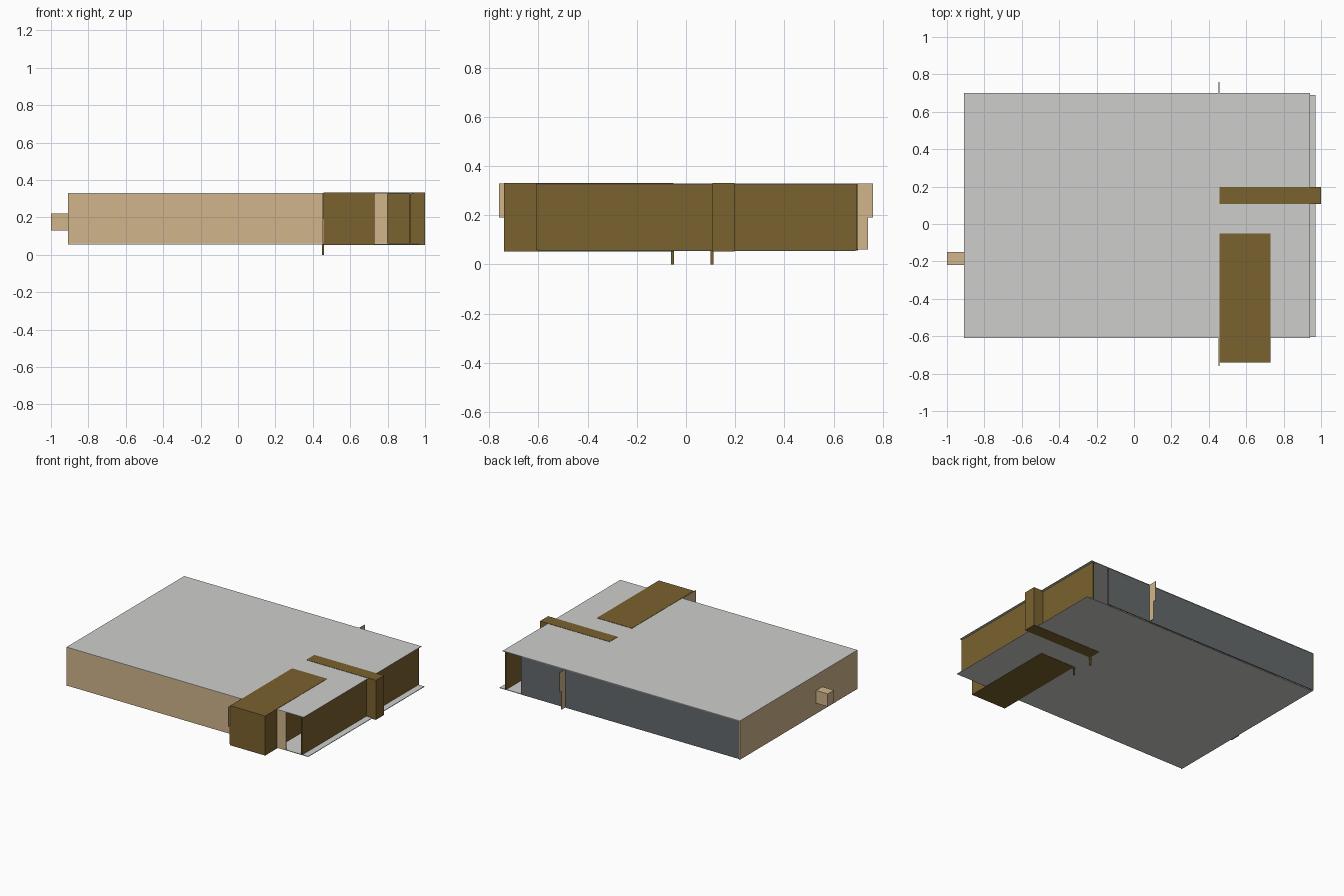
import bpy

if "Cube" in bpy.data.objects:
    bpy.data.objects.remove(bpy.data.objects["Cube"])


def srgb(v):
    v /= 255
    return v / 12.92 if v <= 0.04045 else ((v + 0.055) / 1.055) ** 2.4


def material(name, r, g, b):
    m = bpy.data.materials.new(name)
    m.diffuse_color = (srgb(r), srgb(g), srgb(b), 1)
    m.use_nodes = True
    m.node_tree.nodes["Principled BSDF"].inputs["Base Color"].default_value = m.diffuse_color
    return m


TAN = material("tan", 208, 181, 139)
BROWN = material("brown", 123, 98, 46)
LIGHT = material("light_grey", 206, 206, 204)
SLATE = material("slate_grey", 101, 106, 108)


def box(name, x, y, z, mat):
    """Axis-aligned box from its (min, max) ranges."""
    bpy.ops.mesh.primitive_cube_add(size=1)
    o = bpy.context.object
    o.name = o.data.name = name
    for v in o.data.vertices:
        v.co = [r[0] + (c + 0.5) * (r[1] - r[0]) for r, c in zip((x, y, z), v.co)]
    o.data.materials.append(mat)
    return o


WALL_Z = (0.059, 0.326)

# Floor and roof slabs
box("floor", (-0.907, 0.97), (-0.603, 0.69), (0.055, 0.059), LIGHT)
box("roof", (-0.91, 0.94), (-0.61, 0.70), (0.326, 0.33), LIGHT)

# Outer walls, open beside the right wall at front and back
box("front_wall", (-0.907, 0.80), (-0.61, -0.604), WALL_Z, TAN)
box("left_wall", (-0.91, -0.904), (-0.61, 0.70), (0.056, 0.327), TAN)
box("back_wall", (-0.904, 0.80), (0.692, 0.698), WALL_Z, SLATE)
box("right_wall", (0.918, 0.925), (-0.61, 0.695), (0.058, 0.326), BROWN)

# Cross partition, stepped outward at the upper half
box("partition_lower", (0.453, 0.457), (-0.74, 0.74), (0.06, 0.19), TAN)
box("partition_upper", (0.453, 0.457), (-0.76, 0.76), (0.19, 0.329), TAN)

# Brown blocks passing through the shell
box("large_block", (0.457, 0.73), (-0.74, -0.05), (0.053, 0.332), BROWN)
box("narrow_block", (0.457, 1.0), (0.108, 0.198), (0.053, 0.332), BROWN)

# Posts at the gap between the blocks
for side, y in (("front", -0.055), ("back", 0.105)):
    box(side + "_post", (0.449, 0.459), (y - 0.006, y + 0.006), (0, 0.32), BROWN)

# Small box on the left wall
box("side_box", (-1.0, -0.909), (-0.22, -0.15), (0.13, 0.22), TAN)
